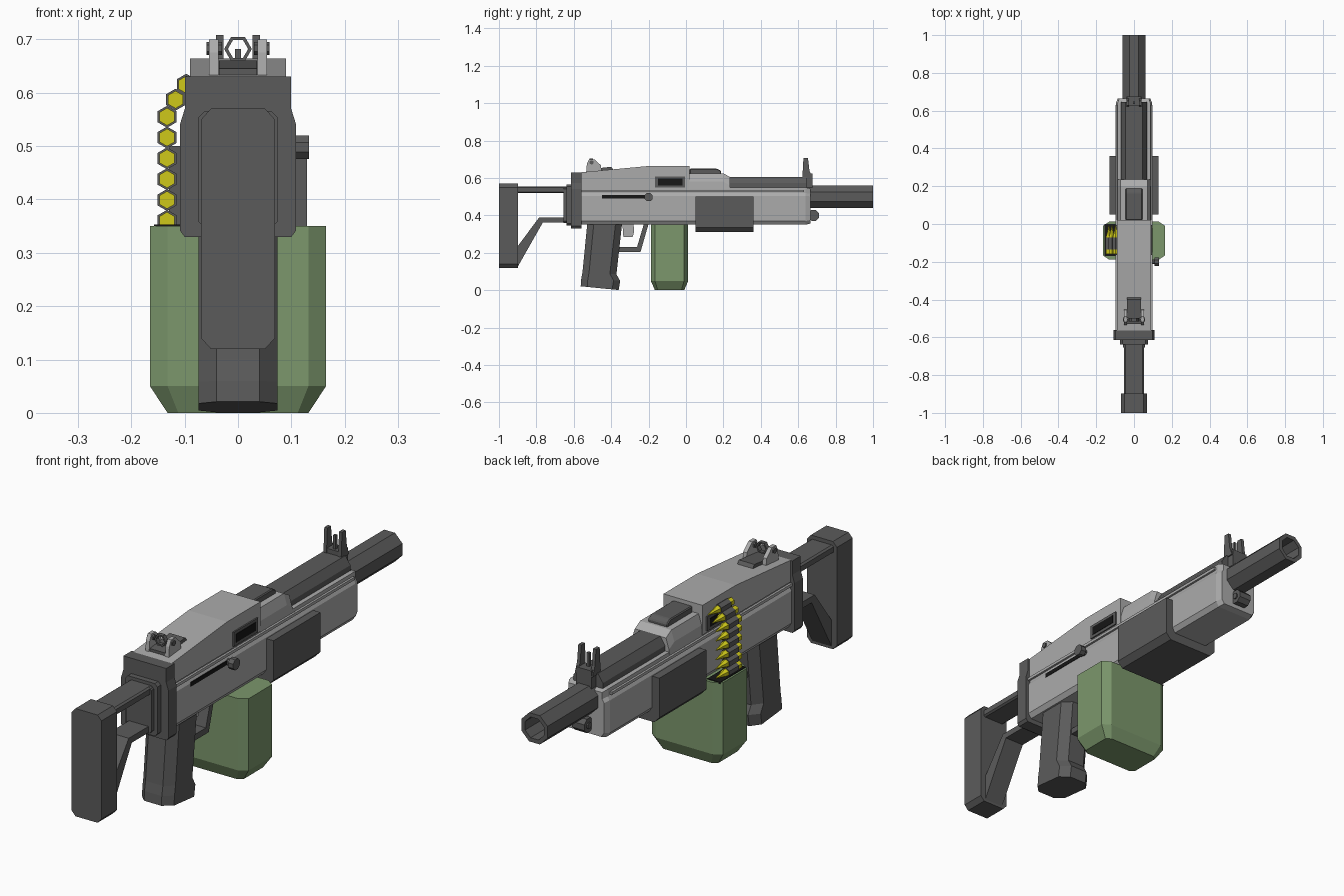
import bpy, bmesh, math
from mathutils import Vector

if "Cube" in bpy.data.objects:
    bpy.data.objects.remove(bpy.data.objects["Cube"])


def material(name, rgb):
    m = bpy.data.materials.new(name)
    m.diffuse_color = (*rgb, 1)
    m.use_nodes = True
    m.node_tree.nodes["Principled BSDF"].inputs["Base Color"].default_value = m.diffuse_color
    return m


LIGHT = material("light grey metal", (0.41, 0.41, 0.41))
DARK = material("dark grey metal", (0.105, 0.105, 0.105))
BLACK = material("black", (0.008, 0.008, 0.008))
GREEN = material("green", (0.20, 0.31, 0.15))
YELLOW = material("yellow brass", (0.62, 0.58, 0.01))


def place(p, axis, t):
    a, b = p
    return {'x': (t, a, b), 'y': (a, t, b), 'z': (a, b, t)}[axis]


def loft(name, rings, axis, mat, caps=True, bevel=0):
    """Skin a list of (points, position) rings along an axis."""
    bm = bmesh.new()
    vs = [[bm.verts.new(place(p, axis, t)) for p in pts] for pts, t in rings]
    n = len(vs[0])
    for r, s in zip(vs, vs[1:]):
        for i in range(n):
            bm.faces.new((r[i], r[(i + 1) % n], s[(i + 1) % n], s[i]))
    if caps:
        bm.faces.new(vs[0])
        bm.faces.new(vs[-1])
    bmesh.ops.recalc_face_normals(bm, faces=bm.faces)
    if bevel:
        bmesh.ops.bevel(bm, geom=bm.edges[:], offset=bevel, segments=1, affect='EDGES')
    me = bpy.data.meshes.new(name)
    bm.to_mesh(me)
    bm.free()
    me.materials.append(mat)
    ob = bpy.data.objects.new(name, me)
    bpy.context.collection.objects.link(ob)
    return ob


def prism(name, pts, axis, a, b, mat, bevel=0):
    return loft(name, [(pts, a), (pts, b)], axis, mat, True, bevel)


def box(name, x, y, z, mat, bevel=0):
    return prism(name, [(x[0], y[0]), (x[1], y[0]), (x[1], y[1]), (x[0], y[1])],
                 'z', z[0], z[1], mat, bevel)


def ngon(c, r, n, turn=0.5):
    return [(c[0] + r * math.cos(2 * math.pi * (i + turn) / n),
             c[1] + r * math.sin(2 * math.pi * (i + turn) / n)) for i in range(n)]


def sym(half):
    """Mirror a half outline about the first coordinate."""
    return half + [(-a, b) for a, b in reversed(half)]


def chamfered(hx, hy, cx, cy, oy=0):
    return [(x, y + oy) for x, y in sym([(hx - cx, -hy), (hx, -hy + cy), (hx, hy - cy), (hx - cx, hy)])]


# receiver: lower body with a side ledge, front end tapering in slightly
body = sym([(0.082, 0.35), (0.096, 0.37), (0.096, 0.505), (0.087, 0.52), (0.087, 0.55)])
nose = [(x * 0.9, 0.45 + (z - 0.45) * 0.93) for x, z in body]
loft("receiver_body", [(body, -0.565), (body, 0.64), (nose, 0.665)], 'y', LIGHT)
prism("receiver_cover", [(-0.565, 0.54), (-0.565, 0.63), (-0.2, 0.664), (0.02, 0.664), (0.02, 0.54)],
      'x', -0.09, 0.09, LIGHT)
feed = sym([(0.088, 0.54), (0.086, 0.58), (0.072, 0.625)])
feed_end = sym([(0.088, 0.54), (0.086, 0.56), (0.072, 0.605)])
loft("feed_housing", [(feed, 0.01), (feed, 0.20), (feed_end, 0.235)], 'y', LIGHT)
prism("feed_latch", [(0.02, 0.62), (0.02, 0.65), (0.165, 0.65), (0.188, 0.638), (0.188, 0.62)],
      'x', -0.045, 0.045, DARK, 0.004)
prism("gas_tube_cover", sym([(0.068, 0.545), (0.068, 0.572), (0.045, 0.606)]), 'y', 0.22, 0.645, DARK)
for s in (-1, 1):
    box("side_rail", (s * 0.09, s * 0.099), (-0.56, 0.63), (0.525, 0.537), LIGHT)

# barrel with hollow muzzle
R = 0.065
o, i = ngon((0, 0.5), R, 8), ngon((0, 0.5), R * 0.72, 8)
loft("barrel", [(o, 0.6), (o, 1.0), (i, 1.0), (i, 0.90)], 'y', DARK)

# lug under the barrel
prism("front_lug", ngon((0.682, 0.40), 0.031, 8), 'x', -0.028, 0.028, DARK)
prism("front_lug_pin", ngon((0.684, 0.40), 0.013, 8), 'x', -0.034, 0.034, DARK)

# handguard wrapping under the body
prism("handguard", sym([(0.105, 0.31), (0.129, 0.335), (0.129, 0.50), (0.094, 0.50), (0.094, 0.348)][0:3]
                       + [(0.094, 0.50), (0.08, 0.349)]), 'y', 0.05, 0.36, DARK)

# front sight
box("front_sight_base", (-0.036, 0.036), (0.625, 0.675), (0.55, 0.625), DARK)
for s in (-1, 1):
    prism("front_sight_ear", [(0.622, 0.60), (0.675, 0.60), (0.66, 0.64), (0.652, 0.708), (0.628, 0.708)],
          'x', s * 0.027, s * 0.041, DARK)
box("front_sight_post", (-0.006, 0.006), (0.636, 0.648), (0.62, 0.682), DARK)

# rear sight
prism("rear_sight_base", [(-0.53, 0.62), (-0.53, 0.645), (-0.40, 0.66), (-0.385, 0.64)],
      'x', -0.036, 0.036, DARK)
for s in (-1, 1):
    prism("rear_sight_ear", [(-0.535, 0.62), (-0.53, 0.675), (-0.518, 0.70), (-0.49, 0.70),
                             (-0.455, 0.668), (-0.45, 0.63)], 'x', s * 0.037, s * 0.054, LIGHT)
    prism("rear_sight_screw", ngon((-0.505, 0.683), 0.012, 6), 'x', s * 0.03, s * 0.059, DARK)
ro, ri = ngon((0, 0.682), 0.026, 6, 0), ngon((0, 0.682), 0.019, 6, 0)
loft("rear_sight_ring", [(ro, -0.515), (ro, -0.497), (ri, -0.497), (ri, -0.515), (ro, -0.515)],
     'y', DARK, False)

# ejection port (right) and feed port (left)
for s in (-1, 1):
    side = "ejection" if s > 0 else "feed"
    box(side + "_port_frame", (s * 0.085, s * 0.096), (-0.165, -0.005), (0.548, 0.608), DARK)
    box(side + "_port_opening", (s * 0.09, s * 0.098), (-0.15, -0.02), (0.561, 0.596), BLACK)

# charging slot and handle
box("charging_slot", (0.09, 0.098), (-0.45, -0.20), (0.491, 0.508), BLACK)
prism("charging_handle_stem", ngon((-0.20, 0.498), 0.014, 8), 'x', 0.09, 0.115, DARK)
prism("charging_handle", ngon((-0.20, 0.498), 0.024, 8), 'x', 0.109, 0.133, DARK)

# rear plate and stock mount
prism("rear_plate", sym([(0.10, 0.33), (0.109, 0.342), (0.109, 0.54), (0.099, 0.572), (0.099, 0.63)]),
      'y', -0.615, -0.56, DARK)
prism("stock_mount", chamfered(0.074, 0.11, 0.012, 0.012, 0.456), 'y', -0.638, -0.61, DARK)
prism("stock_mount_step", chamfered(0.058, 0.096, 0.01, 0.01, 0.456), 'y', -0.655, -0.63, DARK)

# skeleton stock
prism("butt_pad", chamfered(0.069, 0.225, 0.018, 0.02, 0.345), 'y', -1.0, -0.897, DARK)
prism("stock_upper_arm", chamfered(0.053, 0.017, 0.008, 0.006, 0.537), 'y', -0.90, -0.64, DARK)
prism("stock_lower_arm", [(-0.90, 0.125), (-0.765, 0.363), (-0.64, 0.363), (-0.64, 0.389),
                          (-0.785, 0.389), (-0.90, 0.235)], 'x', -0.045, 0.045, DARK)

# pistol grip: chamfered sections lofted through its height
def grip_ring(y0, y1, z0, z1):
    c = 0.035
    return [(x, y, z0 + (z1 - z0) * (y - y0) / (y1 - y0)) for x, y in
            sym([(0.04, y0), (0.074, y0 + c), (0.074, y1 - c), (0.04, y1)])]


bm = bmesh.new()
rings = [[bm.verts.new(v) for v in grip_ring(*a)] for a in
         ((-0.563, -0.36, 0.021, 0.001), (-0.56, -0.352, 0.06, 0.05),
          (-0.553, -0.372, 0.10, 0.085), (-0.528, -0.342, 0.355, 0.355))]
for r, q in zip(rings, rings[1:]):
    for k in range(8):
        bm.faces.new((r[k], r[(k + 1) % 8], q[(k + 1) % 8], q[k]))
bm.faces.new(rings[0])
bm.faces.new(rings[-1])
bmesh.ops.recalc_face_normals(bm, faces=bm.faces)
grip_mesh = bpy.data.meshes.new("pistol_grip")
bm.to_mesh(grip_mesh)
bm.free()
grip_mesh.materials.append(DARK)
bpy.context.collection.objects.link(bpy.data.objects.new("pistol_grip", grip_mesh))

# trigger and guard
prism("trigger", [(-0.34, 0.355), (-0.335, 0.285), (-0.285, 0.285), (-0.278, 0.31), (-0.28, 0.355)],
      'x', -0.018, 0.018, LIGHT)
prism("trigger_guard", [(-0.365, 0.205), (-0.243, 0.205), (-0.20, 0.355), (-0.225, 0.355),
                        (-0.262, 0.23), (-0.365, 0.23)], 'x', -0.035, 0.035, DARK)

# ammunition box
top = chamfered(0.165, 0.10, 0.033, 0.022, -0.088)
low = chamfered(0.132, 0.078, 0.02, 0.015, -0.088)
loft("ammo_box", [(low, 0.0), (top, 0.05), (top, 0.35)], 'z', GREEN)
box("ammo_box_opening", (-0.157, -0.098), (-0.17, 0.0), (0.345, 0.353), BLACK)

# cartridge belt rising to the feed port
belt = [(-0.133, 0.36 + 0.039 * k) for k in range(6)] + [(-0.117, 0.587), (-0.097, 0.615)]
for c in belt:
    loft("cartridge", [(ngon(c, 0.0165, 6), -0.16), (ngon(c, 0.0165, 6), -0.065),
                       (ngon(c, 0.011, 6), -0.05), (ngon(c, 0.002, 6), -0.008)], 'y', YELLOW)
    prism("belt_link", ngon(c, 0.0205, 6), 'y', -0.135, -0.072, DARK)
